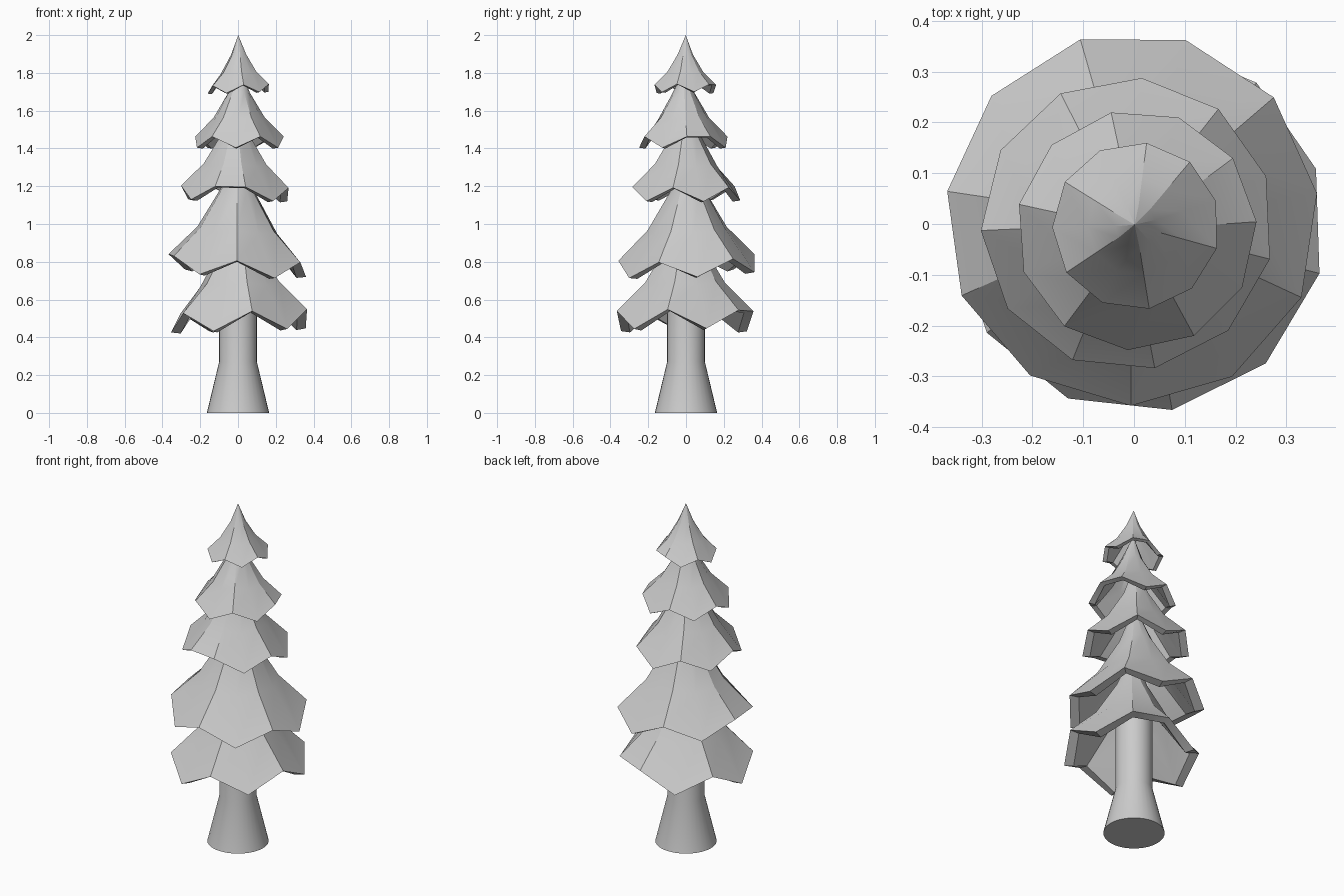
import bpy, bmesh
from math import radians, cos, sin, tau

if "Cube" in bpy.data.objects:
    bpy.data.objects.remove(bpy.data.objects["Cube"])

GREY = (0.6, 0.6, 0.6, 1)
grey = bpy.data.materials.new("plain_grey")
grey.use_nodes = True
grey.diffuse_color = GREY
grey.node_tree.nodes["Principled BSDF"].inputs["Base Color"].default_value = GREY

SIDES = 11  # odd count: the zigzag rim has one pair of high corners


def finish(name, bm):
    bmesh.ops.recalc_face_normals(bm, faces=bm.faces)
    mesh = bpy.data.meshes.new(name)
    bm.to_mesh(mesh)
    bm.free()
    mesh.materials.append(grey)
    obj = bpy.data.objects.new(name, mesh)
    bpy.context.collection.objects.link(obj)
    bpy.ops.object.select_all(action="DESELECT")
    obj.select_set(True)
    bpy.context.view_layer.objects.active = obj
    bpy.ops.object.shade_smooth_by_angle(angle=radians(30))


def bridge(bm, a, b):
    n = len(a)
    for i in range(n):
        j = (i + 1) % n
        bm.faces.new((a[i], a[j], b[j], b[i]))


def cap(bm, ring, tip):
    for i in range(len(ring)):
        bm.faces.new((ring[i], ring[(i + 1) % len(ring)], tip))


# Bough section, outside then inside: radius, height, drop of every second corner
SECTION = [(0.25, 0.97, 0), (0.58, 0.42, 0.2), (1, 0, 1),
           (0.86, -0.02, 1), (0.46, 0.4, 0.2), (0.13, 0.95, 0)]


def bough(name, center, radius, rim_z, start, tilt, zigzag):
    """Flared hollow cone with a zigzag rim."""
    bm = bmesh.new()
    cx, cy = center

    def tip(height):
        return bm.verts.new((cx * 0.3, cy * 0.3, rim_z + height * radius))

    rings = []
    for r, h, drop in SECTION:
        ring = []
        for i in range(SIDES):
            a = radians(start) - tau * i / SIDES
            x, y = r * radius * cos(a), r * radius * sin(a)
            z = rim_z + radius * h - zigzag * drop * (i % 2) + tilt[0] * x + tilt[1] * y
            ring.append(bm.verts.new((x + cx, y + cy, z)))
        rings.append(ring)
    cap(bm, rings[0], tip(1.6))
    for a, b in zip(rings, rings[1:]):
        bridge(bm, a, b)
    cap(bm, rings[-1], tip(1.25))
    finish(name, bm)


# Boughs, bottom to top: centre, radius, rim height, start angle, tilt, zigzag depth
tiers = [
    ((0.011, -0.006), 0.366, 0.537, 51, (0.03, 0), 0.1),
    ((-0.004, 0.01), 0.368, 0.82, 171.5, (-0.05, 0.04), 0.084),
    ((-0.013, 0), 0.289, 1.197, -112, (-0.02, 0), 0.072),
    ((0.005, -0.012), 0.237, 1.463, 4, (0, 0), 0.059),
    ((0.004, -0.004), 0.165, 1.736, 50, (0.03, 0), 0.041),
]
for i, tier in enumerate(tiers):
    bough("bough_tier_%d" % (i + 1), *tier)

# Trunk with a flared base
bm = bmesh.new()
rings = []
for r, z in ((0.165, 0), (0.1, 0.27), (0.1, 0.75)):
    rings.append([bm.verts.new((r * cos(tau * k / 32), r * sin(tau * k / 32), z)) for k in range(32)])
bridge(bm, rings[0], rings[1])
bridge(bm, rings[1], rings[2])
bm.faces.new(rings[0])
bm.faces.new(rings[2])
finish("trunk", bm)
